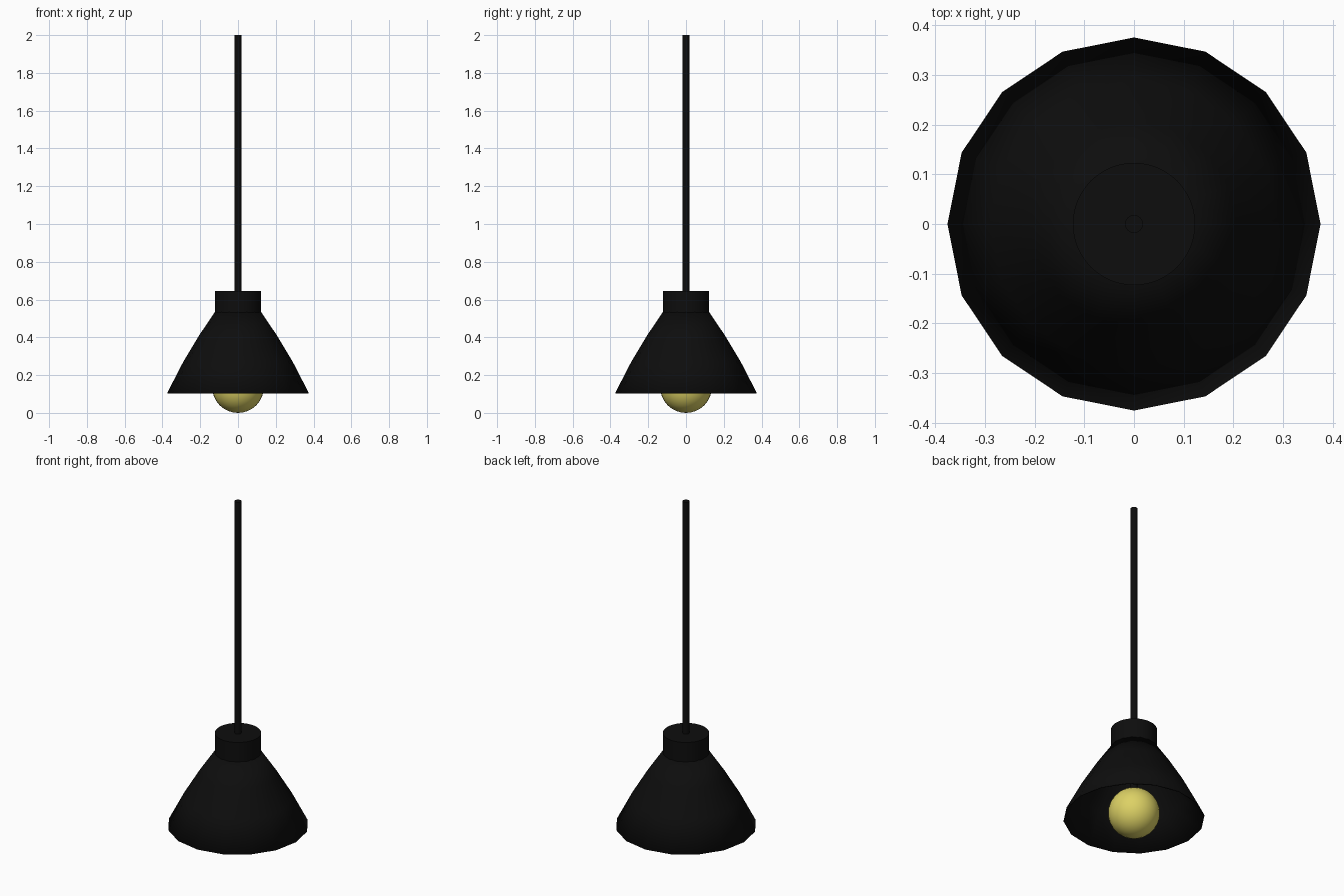
import bpy
import bmesh
import math

cube = bpy.data.objects.get("Cube")
if cube:
    bpy.data.objects.remove(cube, do_unlink=True)


def make_material(name, color, roughness):
    mat = bpy.data.materials.new(name)
    mat.use_nodes = True
    mat.diffuse_color = color
    bsdf = mat.node_tree.nodes["Principled BSDF"]
    bsdf.inputs["Base Color"].default_value = color
    bsdf.inputs["Roughness"].default_value = roughness
    return mat


black = make_material("black metal", (0.004, 0.004, 0.004, 1), 0.5)
yellow = make_material("warm yellow glass", (0.72, 0.64, 0.13, 1), 0.4)


def finish(obj, name, mat, angle=40):
    obj.name = obj.data.name = name
    obj.data.materials.append(mat)
    bpy.ops.object.select_all(action="DESELECT")
    obj.select_set(True)
    bpy.context.view_layer.objects.active = obj
    bpy.ops.object.shade_smooth_by_angle(angle=math.radians(angle))
    return obj


def cylinder(name, radius, bottom, top, sides, mat):
    bpy.ops.mesh.primitive_cylinder_add(
        vertices=sides, radius=radius, depth=top - bottom,
        location=(0, 0, (bottom + top) / 2))
    return finish(bpy.context.object, name, mat)


def lathe(name, profile, sides, mat):
    """Open surface of revolution from (radius, height) points, bottom up."""
    bm = bmesh.new()
    rings = []
    for r, z in profile:
        rings.append([bm.verts.new((r * math.cos(i * math.tau / sides),
                                    r * math.sin(i * math.tau / sides), z))
                      for i in range(sides)])
    for low, high in zip(rings, rings[1:]):
        for i in range(sides):
            j = (i + 1) % sides
            bm.faces.new((low[i], low[j], high[j], high[i]))
    mesh = bpy.data.meshes.new(name)
    bm.to_mesh(mesh)
    bm.free()
    obj = bpy.data.objects.new(name, mesh)
    bpy.context.collection.objects.link(obj)
    return finish(obj, name, mat)


# Hanging rod, running through the collar down to the bulb
cylinder("hanging_rod", 0.018, 0.26, 2.0, 16, black)

# Round collar on top of the shade
cylinder("shade_collar", 0.123, 0.525, 0.645, 48, black)

# Faceted, slightly bulging open shade with a thin wall
shade = lathe("lamp_shade",
              [(0.375, 0.105), (0.29, 0.27), (0.206, 0.41), (0.122, 0.535)],
              16, black)
wall = shade.modifiers.new("thin wall", "SOLIDIFY")
wall.thickness = 0.006
wall.offset = -1

# Light bulb
bpy.ops.mesh.primitive_uv_sphere_add(
    segments=32, ring_count=16, radius=0.137, location=(0, 0, 0.137))
finish(bpy.context.object, "light_bulb", yellow)
